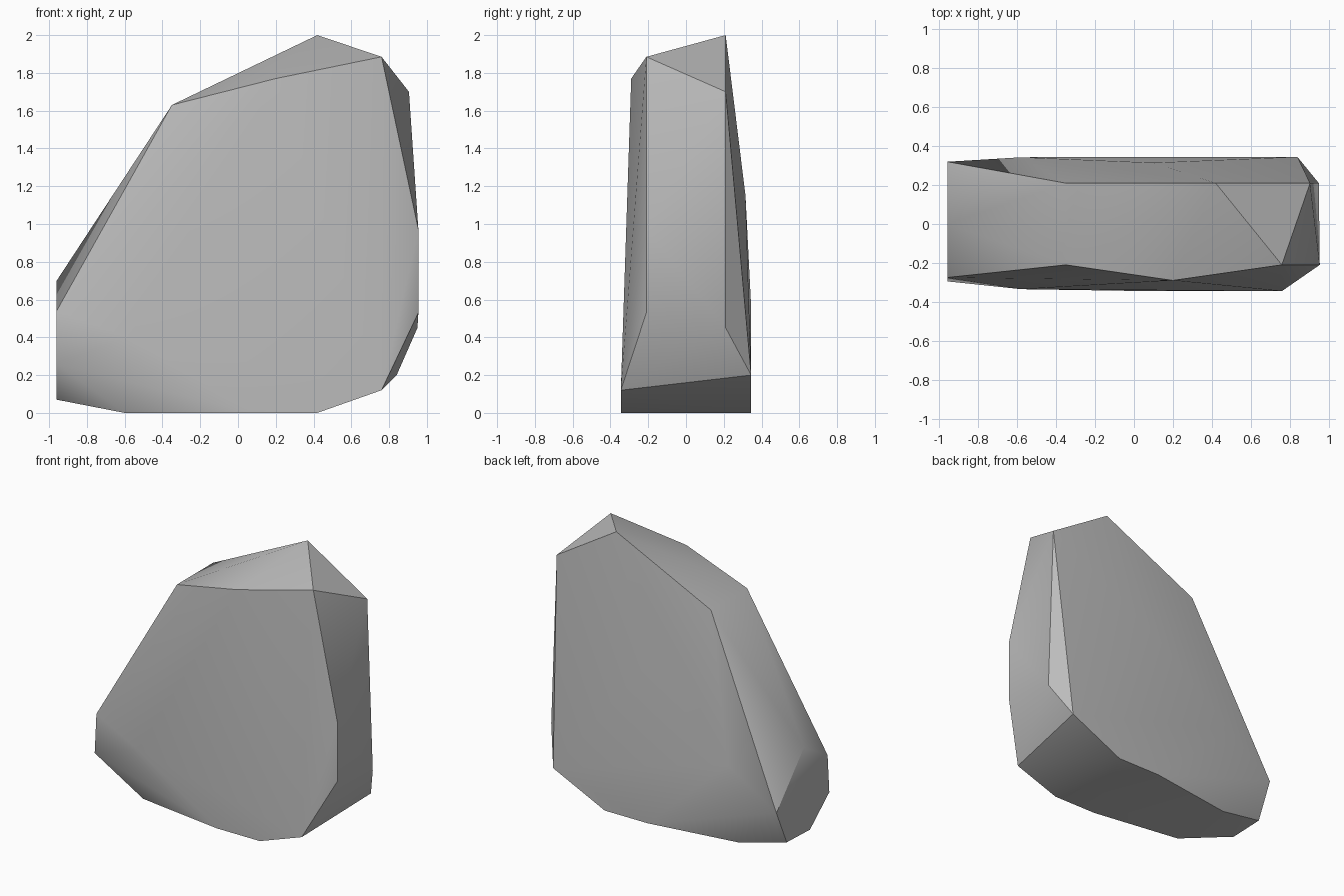
import bpy
import bmesh
import math

# Remove the default cube only
default_cube = bpy.data.objects.get("Cube")
if default_cube:
    bpy.data.objects.remove(default_cube, do_unlink=True)


def make_material(name, colour):
    material = bpy.data.materials.new(name)
    material.use_nodes = True
    material.diffuse_color = colour
    material.node_tree.nodes["Principled BSDF"].inputs["Base Color"].default_value = colour
    return material


def mirrored(points):
    """Return points together with their copies on the other side of y = 0."""
    return [(x, side * y, z) for x, y, z in points for side in (-1, 1)]


def convex_rock(name, corners, material, sharp_angle):
    """Wrap corner points in a convex skin and merge its flat triangles."""
    bm = bmesh.new()
    for corner in corners:
        bm.verts.new(corner)
    hull = bmesh.ops.convex_hull(bm, input=bm.verts)
    loose = {v for v in hull["geom_interior"] + hull["geom_unused"]
             if isinstance(v, bmesh.types.BMVert)}
    bmesh.ops.delete(bm, geom=list(loose), context="VERTS")
    bmesh.ops.dissolve_limit(bm, angle_limit=math.radians(0.5),
                             verts=bm.verts, edges=bm.edges)
    bmesh.ops.recalc_face_normals(bm, faces=bm.faces)
    mesh = bpy.data.meshes.new(name)
    bm.to_mesh(mesh)
    bm.free()
    mesh.materials.append(material)
    rock = bpy.data.objects.new(name, mesh)
    bpy.context.collection.objects.link(rock)
    bpy.ops.object.select_all(action="DESELECT")
    rock.select_set(True)
    bpy.context.view_layer.objects.active = rock
    bpy.ops.object.shade_smooth_by_angle(angle=math.radians(sharp_angle))
    return rock


# Corners shared by both broad sides: shoulder and flat base
paired = mirrored([(-0.35, 0.21, 1.63), (0.42, 0.345, 0),
                   (0.07, 0.345, 0), (-0.6, 0.245, 0)])

# Front side: upper ridge, chamfered edge and lower bulge
front = [(0.2, -0.29, 1.77), (0.76, -0.21, 1.885), (0.955, -0.21, 0.97),
         (0.955, -0.21, 0.53), (0.76, -0.345, 0.12), (-0.58, -0.335, 0.4)]

# Back side: peak, chamfered edge and gentle bulge
back = [(0.42, 0.21, 2), (0.905, 0.21, 1.7), (0.95, 0.21, 0.45),
        (0.84, 0.345, 0.2), (0.1, 0.315, 1.15), (-0.58, 0.343, 0.6)]

# Flat broken end, listed as y and z around its rim
end_rim = [(0, 0.7), (-0.275, 0.54), (-0.295, 0.26),
           (-0.07, 0.07), (0.2, 0.08), (0.32, 0.34)]
broken_end = [(-0.96, y, z) for y, z in end_rim]

stone_grey = make_material("stone grey", (0.5, 0.5, 0.5, 1))
convex_rock("rock_slab", paired + front + back + broken_end, stone_grey, 35)
